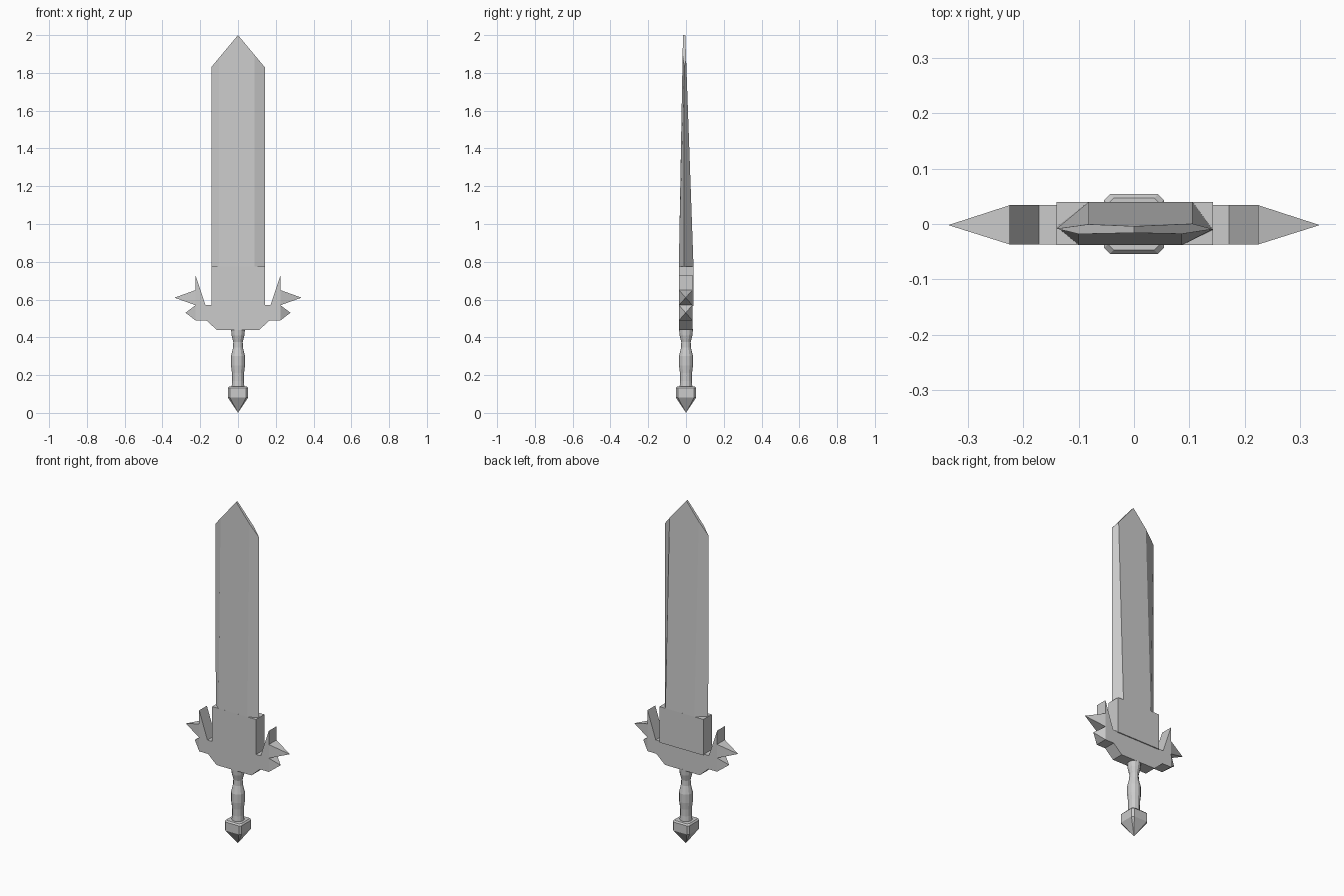
import bpy, bmesh, math

if "Cube" in bpy.data.objects:
    bpy.data.objects.remove(bpy.data.objects["Cube"])


def finish(name, bm):
    bmesh.ops.recalc_face_normals(bm, faces=bm.faces)
    me = bpy.data.meshes.new(name)
    bm.to_mesh(me)
    bm.free()
    ob = bpy.data.objects.new(name, me)
    bpy.context.collection.objects.link(ob)
    return ob


def loft(name, rings):
    """Skin a stack of closed rings; a one-point ring makes a tip."""
    bm = bmesh.new()
    vs = [[bm.verts.new(p) for p in r] for r in rings]
    for a, b in zip(vs, vs[1:]):
        n = max(len(a), len(b))
        for i in range(n):
            j = (i + 1) % n
            if len(a) == 1:
                bm.faces.new((a[0], b[j], b[i]))
            else:
                bm.faces.new((a[i], a[j], b[j], b[i]))
    for r in (vs[0], vs[-1]):
        if len(r) > 2:
            bm.faces.new(r)
    return finish(name, bm)


# Pommel: corner-cut block with a pointed base
def cut_square(h, c, z):
    return [(x, y, z) for x, y in ((h, -h + c), (h, h - c), (h - c, h), (-h + c, h),
                                   (-h, h - c), (-h, -h + c), (-h + c, -h), (h - c, -h))]


loft("pommel", [[(0, 0, 0)], cut_square(.054, .011, .082),
                cut_square(.054, .011, .132), cut_square(.047, .01, .14)])

# Grip: turned handle
grip = [(.135, .034), (.17, .031), (.21, .032), (.25, .037), (.30, .037),
        (.345, .026), (.375, .025), (.41, .034), (.445, .037)]
loft("grip", [[(r * math.cos(k * math.pi / 6), r * math.sin(k * math.pi / 6), z)
               for k in range(12)] for z, r in grip])

# Guard: flat profile with pyramid spikes (True = pointed tip) and upright horns
half = [(.113, .44, False), (.168, .49, False), (.225, .49, False), (.278, .53, True),
        (.225, .57, False), (.336, .61, True), (.225, .65, False),
        (.225, .73, False), (.172, .57, False)]
profile = half + [(-x, z, t) for x, z, t in reversed(half)]
bm = bmesh.new()
pairs = []
for x, z, tip in profile:
    if tip:
        v = bm.verts.new((x, -.002, z))
        pairs.append((v, v))
    else:
        pairs.append((bm.verts.new((x, -.037, z)), bm.verts.new((x, .034, z))))
n = len(pairs)
for side in (0, 1):
    bm.faces.new([p[side] for p in pairs if p[0] != p[1]])
    for i in range(n):
        if profile[i][2]:
            bm.faces.new((pairs[i - 1][side], pairs[i][side], pairs[(i + 1) % n][side]))
for i in range(n):
    a, b = pairs[i], pairs[(i + 1) % n]
    bm.faces.new(list(dict.fromkeys((a[0], b[0], b[1], a[1]))))
finish("guard", bm)

# Collar: block that holds the blade
loft("collar", [[(-.14, -.038, z), (.143, -.038, z), (.143, .04, z), (-.14, .04, z)]
                for z in (.565, .775)])

# Blade: bevelled section thinning toward an angled point
section = [(-.14, -.005), (-.1, -.038), (0, -.038), (.087, -.038),
           (.143, -.011), (.106, .04), (0, .04), (-.082, .04)]
bm = bmesh.new()
low = [bm.verts.new((x, y, .77)) for x, y in section]
top = []
for x, y in section:
    z = 2 - .17 * abs(x) / .1415
    t = (z - .775) / 1.225
    end = -.016 if y < -.03 else -.004 if y > .03 else -.009
    top.append(bm.verts.new((x, y + (end - y) * t, z)))
for i in range(8):
    j = (i + 1) % 8
    bm.faces.new((low[i], low[j], top[j], top[i]))
bm.faces.new(low)
for f in ((0, 1, 7), (1, 2, 6, 7), (2, 3, 5, 6), (3, 4, 5)):
    bm.faces.new([top[i] for i in f])
finish("blade", bm)
